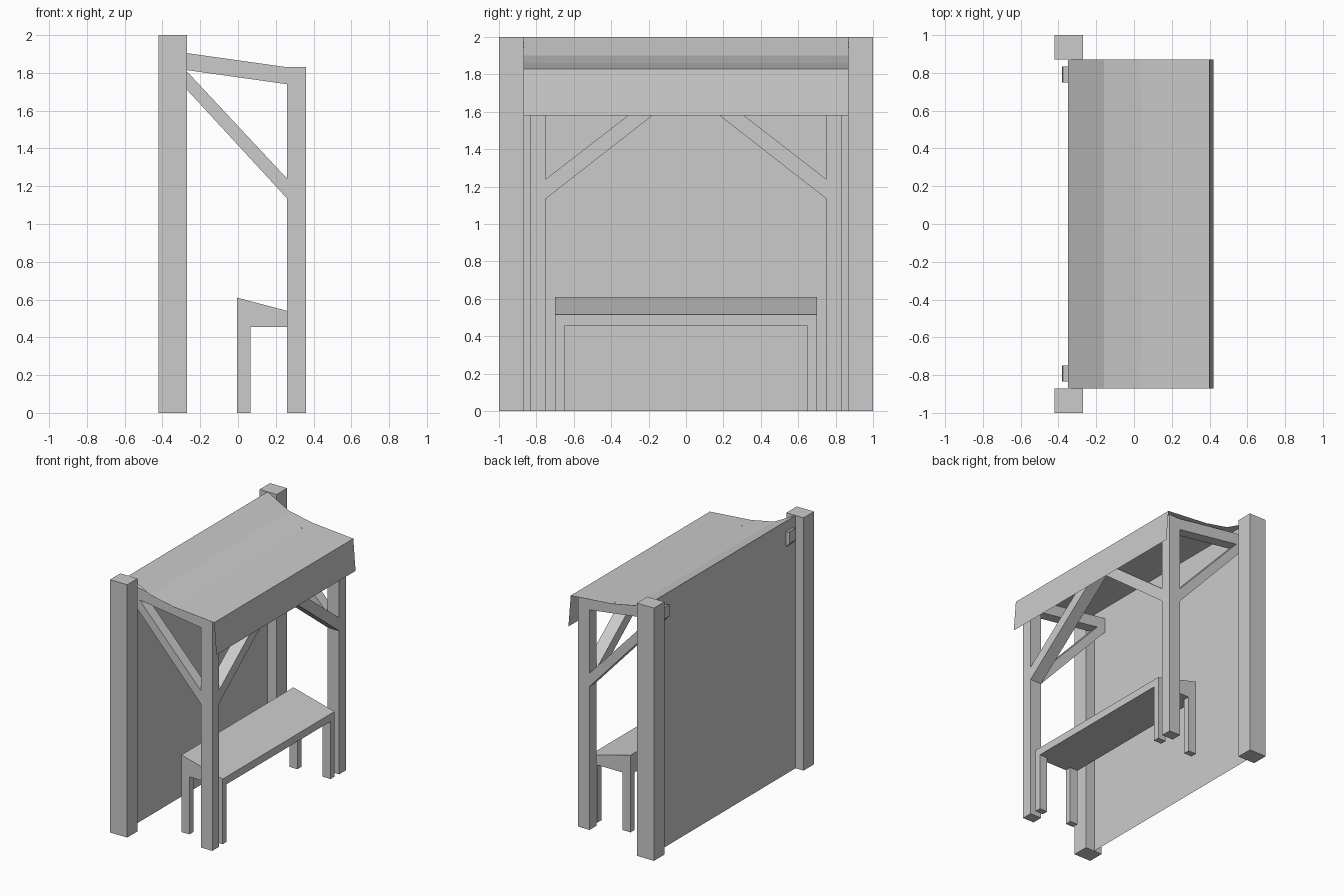
import bpy, bmesh
from mathutils import Vector

if "Cube" in bpy.data.objects:
    bpy.data.objects.remove(bpy.data.objects["Cube"])


def make_object(name, bm):
    mesh = bpy.data.meshes.new(name)
    bm.to_mesh(mesh)
    bm.free()
    obj = bpy.data.objects.new(name, mesh)
    bpy.context.collection.objects.link(obj)
    return obj


def prism(name, profile, axis, lo, hi):
    """Extrude a profile along x (points are y, z) or along y (points are x, z)."""
    bm = bmesh.new()
    place = (lambda p: (lo, p[0], p[1])) if axis == 'x' else (lambda p: (p[0], lo, p[1]))
    shift = Vector((hi - lo, 0, 0)) if axis == 'x' else Vector((0, hi - lo, 0))
    face = bm.faces.new([bm.verts.new(place(p)) for p in profile])
    ext = bmesh.ops.extrude_face_region(bm, geom=[face])
    verts = [g for g in ext['geom'] if isinstance(g, bmesh.types.BMVert)]
    bmesh.ops.translate(bm, verts=verts, vec=shift)
    bmesh.ops.recalc_face_normals(bm, faces=bm.faces)
    return make_object(name, bm)


def box(name, x0, x1, y0, y1, z0, z1):
    return prism(name, [(x0, z0), (x1, z0), (x1, z1), (x0, z1)], 'y', y0, y1)


def sheet(name, path, half_width):
    """Thin sheet following an x, z path across the full width."""
    bm = bmesh.new()
    rows = [[bm.verts.new((x, y, z)) for y in (-half_width, half_width)] for x, z in path]
    for a, b in zip(rows, rows[1:]):
        bm.faces.new((a[0], b[0], b[1], a[1]))
    return make_object(name, bm)


def mirror_y(obj):
    mod = obj.modifiers.new("mirror", 'MIRROR')
    mod.use_axis = (False, True, False)
    mod.use_mirror_merge = False


# Back wall, sagging roof canopy and hanging front flap
sheet("back_wall", [(-0.35, 2.0), (-0.35, 0.0)], 0.87)
sheet("roof_canopy", [(-0.35, 2.0), (-0.16, 1.90), (0.04, 1.86), (0.40, 1.83)], 0.87)
sheet("front_flap", [(0.40, 1.83), (0.42, 1.58)], 0.87)

# Posts, side rafters and braces, mirrored left to right
mirror_y(box("back_post", -0.42, -0.27, 0.87, 1.0, 0, 2.0))
mirror_y(box("front_post", 0.26, 0.36, 0.75, 0.835, 0, 1.83))
mirror_y(prism("side_rafter", [(0.26, 1.83), (-0.38, 1.92), (-0.38, 1.83), (0.26, 1.74)],
               'y', 0.75, 0.835))
mirror_y(prism("side_brace", [(0.26, 1.24), (-0.38, 1.925), (-0.38, 1.83), (0.26, 1.135)],
               'y', 0.75, 0.835))
mirror_y(prism("front_brace", [(0.75, 1.24), (0.0, 1.82), (0.0, 1.72), (0.75, 1.135)],
               'x', 0.26, 0.36))

# Beam across the front posts, behind the flap
box("front_beam", 0.26, 0.36, -0.75, 0.75, 1.74, 1.83)

# Bench with sloped top and four legs
prism("bench_seat", [(-0.005, 0.455), (0.355, 0.455), (0.355, 0.515), (-0.005, 0.61)],
      'y', -0.70, 0.70)
for name, x in (("bench_back_leg", -0.005), ("bench_front_leg", 0.285)):
    mirror_y(box(name, x, x + 0.07, 0.65, 0.70, 0, 0.455))
